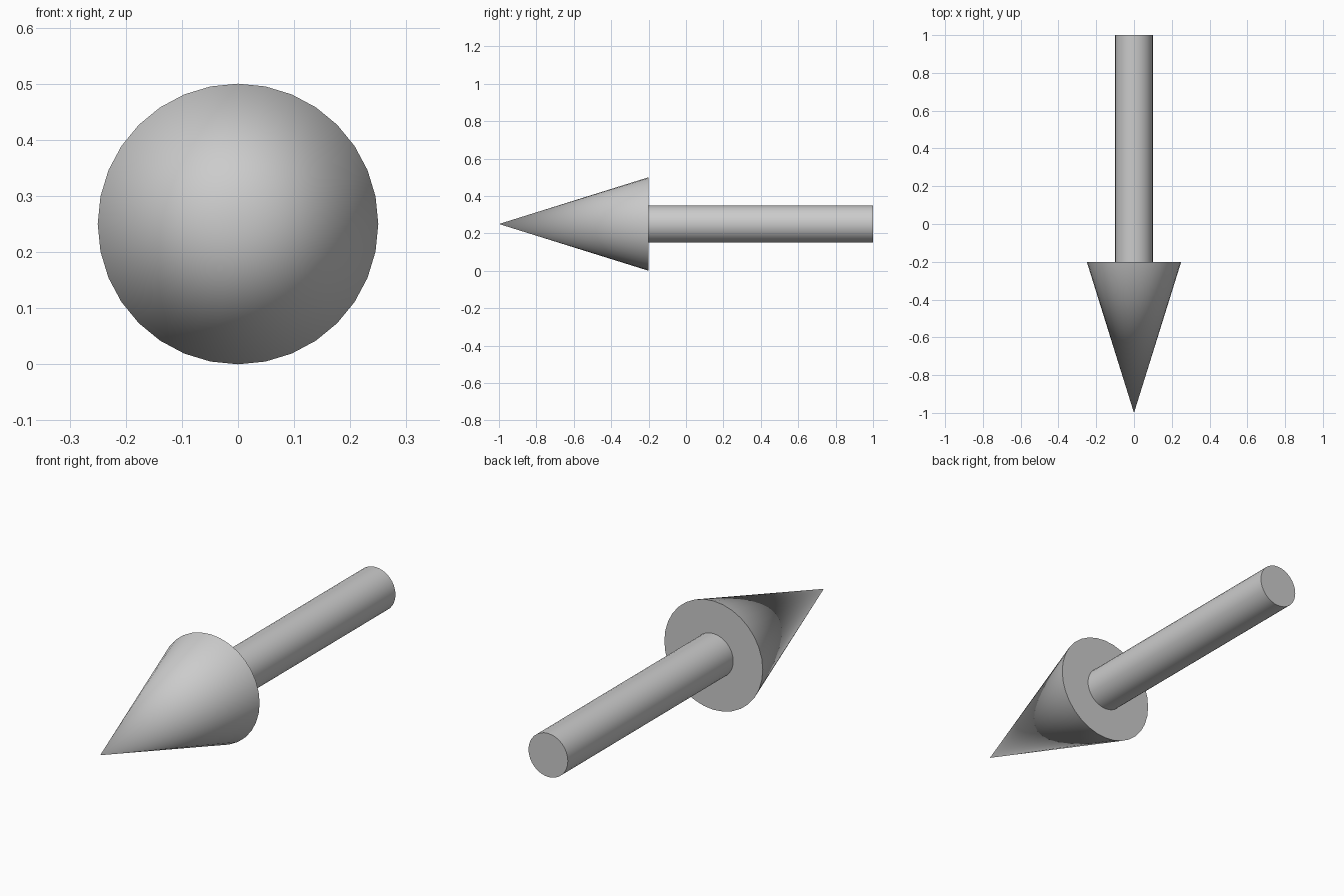
import bpy, bmesh, math

if "Cube" in bpy.data.objects:
    bpy.data.objects.remove(bpy.data.objects["Cube"])

SIDES = 32
CENTRE_Z = 0.25


def ring(bm, radius, y):
    """Circle of vertices around the arrow's axis, with one vertex at the top."""
    return [bm.verts.new((radius * math.sin(2 * math.pi * i / SIDES), y,
                          CENTRE_Z + radius * math.cos(2 * math.pi * i / SIDES)))
            for i in range(SIDES)]


bm = bmesh.new()

# Cone head, its flat back and the shaft as one watertight turned surface
tip = bm.verts.new((0, -1.0, CENTRE_Z))
rings = [ring(bm, r, y) for r, y in ((0.25, -0.2), (0.10, -0.2), (0.10, 1.0))]
for i in range(SIDES):
    j = (i + 1) % SIDES
    bm.faces.new((tip, rings[0][i], rings[0][j]))
    for a, b in zip(rings, rings[1:]):
        bm.faces.new((a[i], b[i], b[j], a[j]))

# Flat tail end
bm.faces.new(rings[-1])
bmesh.ops.recalc_face_normals(bm, faces=bm.faces)

mesh = bpy.data.meshes.new("arrow")
bm.to_mesh(mesh)
bm.free()
arrow = bpy.data.objects.new("arrow", mesh)
bpy.context.collection.objects.link(arrow)

# Smooth sides, crisp rims
bpy.context.view_layer.objects.active = arrow
arrow.select_set(True)
bpy.ops.object.shade_smooth_by_angle(angle=math.radians(30))
